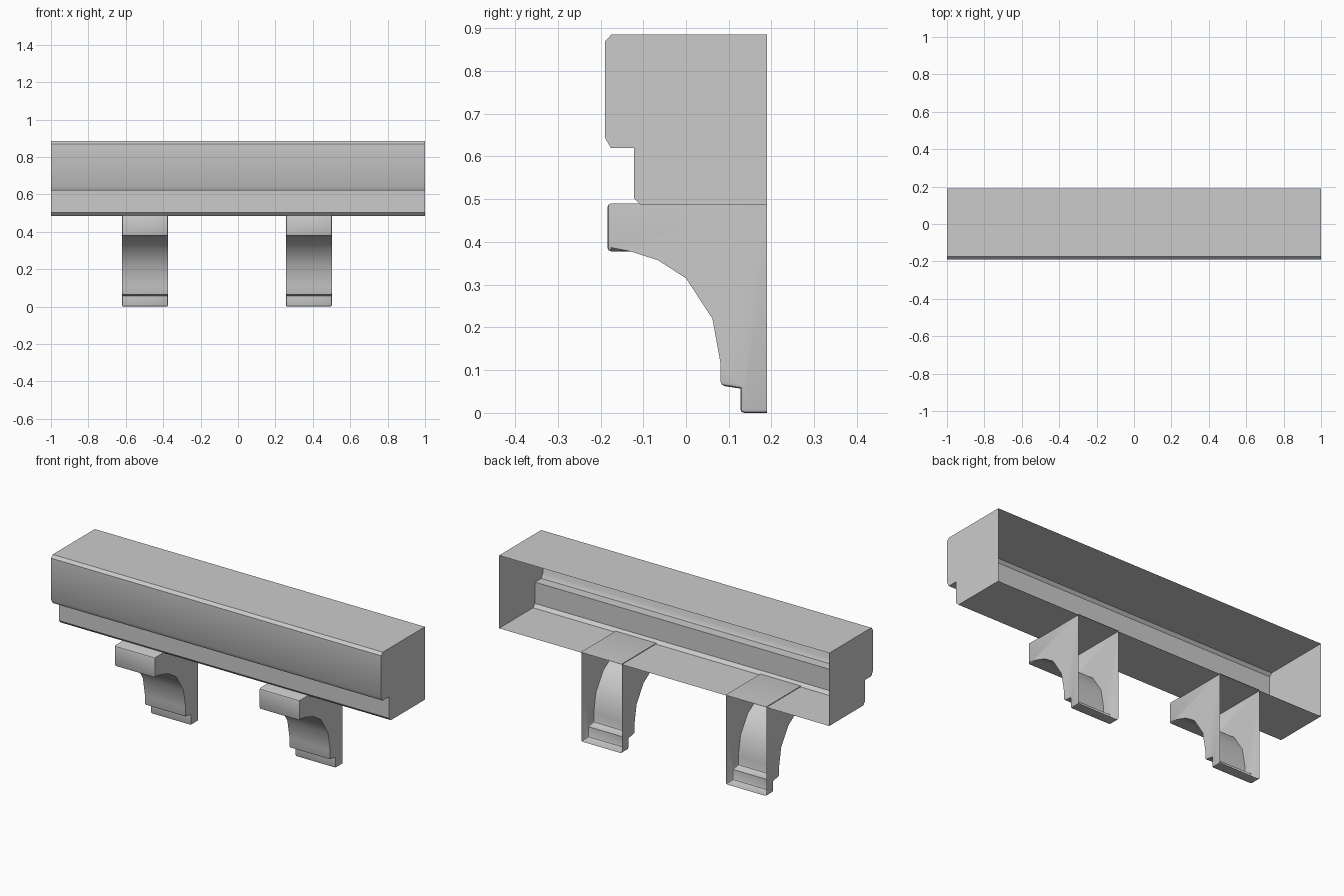
import bpy, bmesh
from mathutils import Vector

if "Cube" in bpy.data.objects:
    bpy.data.objects.remove(bpy.data.objects["Cube"])

BACK = 0.189


def extrude_profile(name, profile, x0, x1, bevel_test=None, width=0.009):
    """Sweep a (y, z) profile along x, capped at the ends and open at the back."""
    bm = bmesh.new()
    a = [bm.verts.new((x0, y, z)) for y, z in profile]
    b = [bm.verts.new((x1, y, z)) for y, z in profile]
    for i in range(len(profile) - 1):
        bm.faces.new((a[i], a[i + 1], b[i + 1], b[i]))
    bm.faces.new(a)
    bm.faces.new(b[::-1])
    # temporary back face gives consistent outward normals
    back = bm.faces.new((a[-1], a[0], b[0], b[-1]))
    bmesh.ops.recalc_face_normals(bm, faces=bm.faces[:])
    if bevel_test:
        edges = [e for e in bm.edges if back not in e.link_faces
                 and e.is_convex and all(bevel_test(v.co) for v in e.verts)]
        bmesh.ops.bevel(bm, geom=edges, offset=width, segments=2,
                        profile=0.5, affect='EDGES', clamp_overlap=True)
    rear = [f for f in bm.faces if all(v.co.y > BACK - 1e-4 for v in f.verts)]
    bmesh.ops.delete(bm, geom=rear, context='FACES_ONLY')
    mesh = bpy.data.meshes.new(name)
    bm.to_mesh(mesh)
    bm.free()
    obj = bpy.data.objects.new(name, mesh)
    bpy.context.collection.objects.link(obj)
    bpy.context.view_layer.objects.active = obj
    bpy.ops.object.select_all(action='DESELECT')
    obj.select_set(True)
    bpy.ops.object.shade_smooth_by_angle()
    return obj


# Stepped beam with chamfered front edges
beam = [(BACK, 0.885), (-0.175, 0.885), (-0.189, 0.87), (-0.189, 0.643),
        (-0.176, 0.62), (-0.122, 0.62), (-0.122, 0.503), (-0.105, 0.486),
        (BACK, 0.486)]
extrude_profile("beam", beam, -1, 1)

# Curved support brackets: foot, step, concave sweep, head block
bracket = [(BACK, 0.003), (0.127, 0.003), (0.127, 0.057), (0.081, 0.064),
           (0.081, 0.115), (0.062, 0.22), (0.0, 0.315), (-0.065, 0.357),
           (-0.13, 0.378), (-0.184, 0.378), (-0.184, 0.49), (BACK, 0.49)]
bracket = [(y, 0.0 if z == 0.003 else z) for y, z in bracket]


def foot_or_head(co):
    return co.z < 0.07 or co.y < -0.12


for side, x in (("left", -0.62), ("right", 0.256)):
    extrude_profile(side + "_bracket", bracket, x, x + 0.246, foot_or_head)
